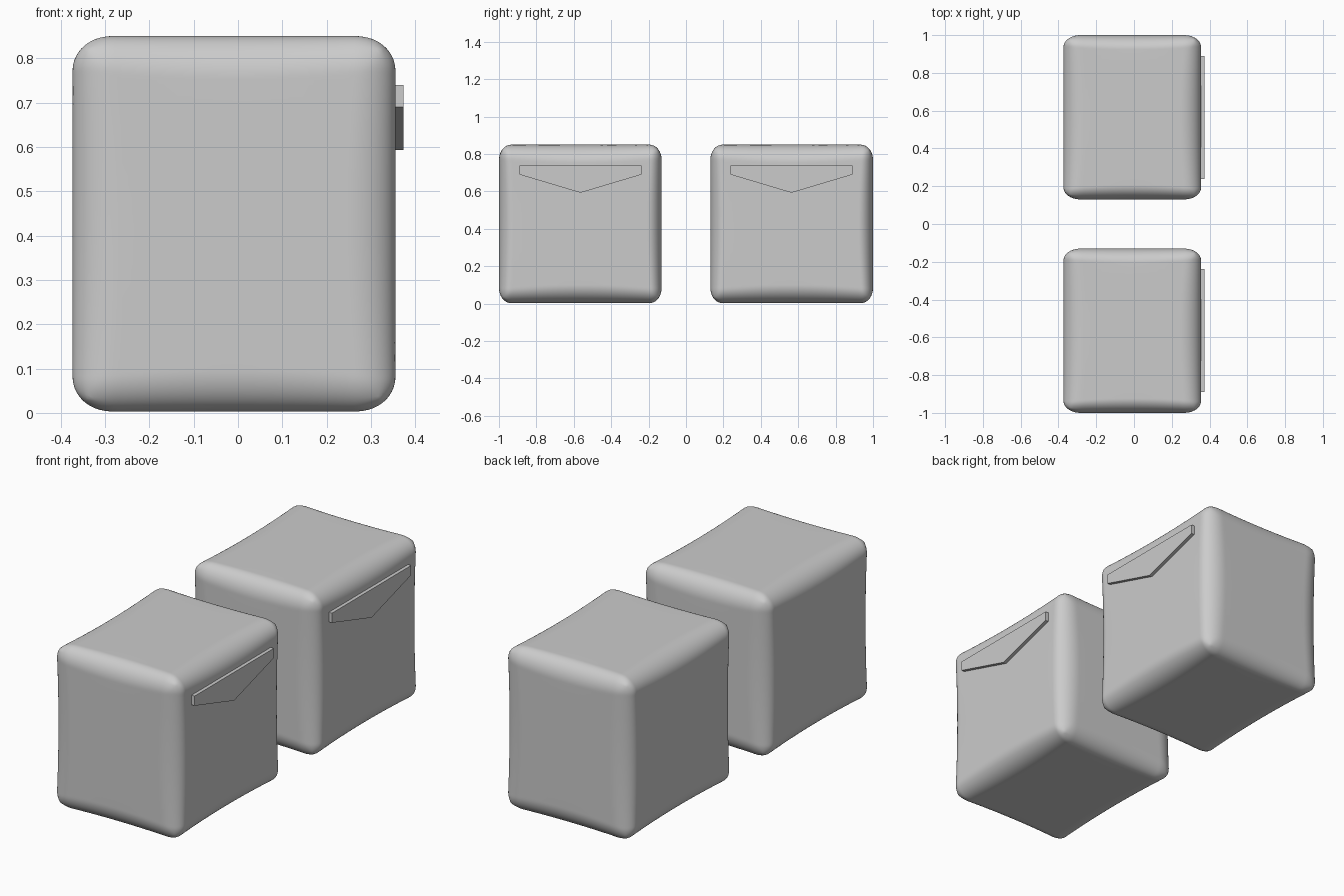
import bpy, bmesh, math
from mathutils import Vector

if "Cube" in bpy.data.objects:
    bpy.data.objects.remove(bpy.data.objects["Cube"])


def finish(bm, name):
    bmesh.ops.recalc_face_normals(bm, faces=bm.faces)
    me = bpy.data.meshes.new(name)
    bm.to_mesh(me)
    bm.free()
    ob = bpy.data.objects.new(name, me)
    bpy.context.collection.objects.link(ob)
    return ob


def spread(u, half, r):
    """Place a grid coordinate so most rows fall on the rounded rim."""
    a, core = abs(u), half - r
    d = a / 0.4 * core if a < 0.4 else core + r * math.tan((a - 0.4) / 0.6 * math.pi / 4)
    # rows beyond the 45 degree line sit on the neighbouring face
    return math.copysign(min(d, half), u)


def soft_box(name, lo, hi, radius, swell):
    """Box with rounded rims that are a little softer mid-edge."""
    lo, hi = Vector(lo), Vector(hi)
    half, mid = (hi - lo) / 2, (hi + lo) / 2
    bm = bmesh.new()
    bmesh.ops.create_cube(bm, size=2)
    bmesh.ops.subdivide_edges(bm, edges=bm.edges[:], cuts=29, use_grid_fill=True)
    for v in bm.verts:
        p = [spread(v.co[i], half[i], radius[i] * (1 + swell)) for i in range(3)]
        t = min(abs(p[i]) / half[i] for i in range(3))
        f = 1 + swell * (1 - t * t)
        r = [k * f for k in radius]
        q = [max(-half[i] + r[i], min(half[i] - r[i], p[i])) for i in range(3)]
        d = Vector([(p[i] - q[i]) / r[i] for i in range(3)]).normalized()
        v.co = Vector([q[i] + r[i] * d[i] for i in range(3)]) + mid
    ob = finish(bm, name)
    for poly in ob.data.polygons:
        poly.use_smooth = True
    return ob


def flap(name, yc):
    """Flat pointed plate on the right-hand face."""
    profile = [(-0.325, 0.74), (0.325, 0.74), (0.325, 0.69),
               (0, 0.593), (-0.325, 0.69)]
    bm = bmesh.new()
    rings = [[bm.verts.new((x, yc + y, z)) for y, z in profile]
             for x in (0.35, 0.373)]
    for ring in rings:
        bm.faces.new(ring)
    for i in range(5):
        j = (i + 1) % 5
        bm.faces.new((rings[0][i], rings[0][j], rings[1][j], rings[1][i]))
    return finish(bm, name)


# two matching soft blocks side by side, each with its flap
for side, s in (("front", -1), ("back", 1)):
    y0, y1 = sorted((0.13 * s, 1.0 * s))
    soft_box(side + "_block", (-0.373, y0, 0.003), (0.355, y1, 0.85),
             (0.08, 0.055, 0.07), 0.4)
    flap(side + "_flap", 0.564 * s)
